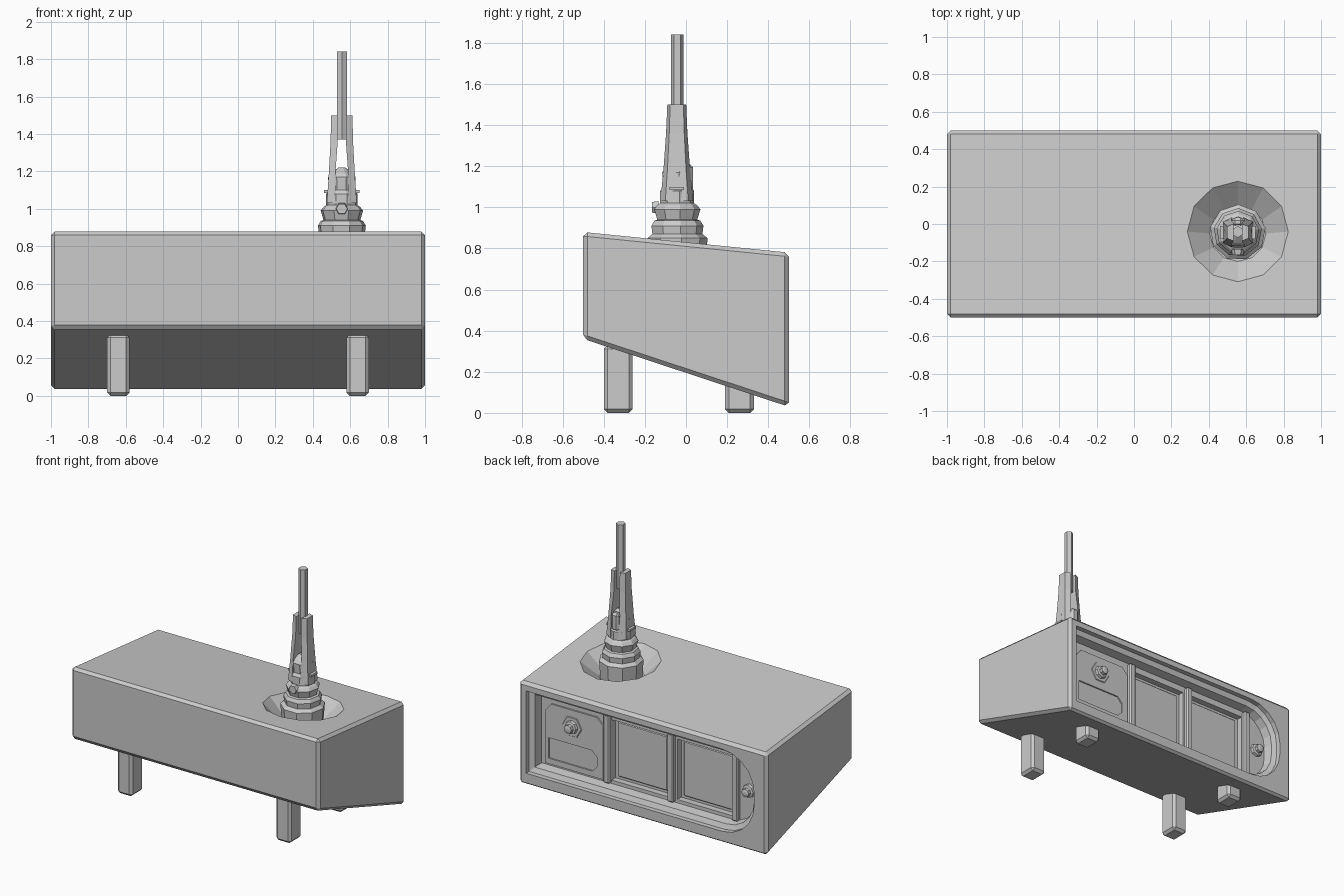
import bpy, bmesh
from math import sin, cos, pi, atan
from mathutils import Vector, Matrix

if "Cube" in bpy.data.objects:
    bpy.data.objects.remove(bpy.data.objects["Cube"])


def loft(name, loops):
    """Closed solid through equal-length loops of points."""
    bm = bmesh.new()
    rows = [[bm.verts.new(p) for p in lp] for lp in loops]
    n = len(rows[0])
    for a, b in zip(rows, rows[1:]):
        for i in range(n):
            j = (i + 1) % n
            bm.faces.new((a[i], a[j], b[j], b[i]))
    bm.faces.new(rows[0][::-1])
    bm.faces.new(rows[-1])
    bmesh.ops.recalc_face_normals(bm, faces=bm.faces)
    me = bpy.data.meshes.new(name)
    bm.to_mesh(me)
    bm.free()
    ob = bpy.data.objects.new(name, me)
    bpy.context.collection.objects.link(ob)
    return ob


def lathe(name, profile, origin, n, rot=None, turn=0.0):
    """Faceted turned part from (radius, height) pairs."""
    rot = rot or Matrix()
    o = Vector(origin)
    return loft(name, [[o + rot @ Vector((r * cos(turn + 2 * pi * i / n),
                                          r * sin(turn + 2 * pi * i / n), h))
                        for i in range(n)] for r, h in profile])


def box(name, x0, x1, y0, y1, z0, z1, bevel=0.0):
    ob = loft(name, [[(x0, y0, z), (x1, y0, z), (x1, y1, z), (x0, y1, z)] for z in (z0, z1)])
    if bevel:
        m = ob.modifiers.new("Bevel", 'BEVEL')
        m.width, m.segments = bevel, 1
        apply(ob, m)
    return ob


def apply(ob, mod):
    bpy.context.view_layer.objects.active = ob
    bpy.ops.object.modifier_apply(modifier=mod.name)


def cut(ob, cutter):
    m = ob.modifiers.new("Cut", 'BOOLEAN')
    m.operation, m.solver, m.object = 'DIFFERENCE', 'EXACT', cutter
    apply(ob, m)
    bpy.data.objects.remove(cutter)


def panel(name, pts, y0, y1):
    """Plate with an (x, z) outline, thick along y."""
    return loft(name, [[(x, y, z) for x, z in pts] for y in (y0, y1)])


# Housing: sloped side profile with chamfered edges
side = [(-0.5, 0.88), (-0.5, 0.36), (0.5, 0.03), (0.5, 0.78)]
body = loft("housing", [[(x, y, z) for y, z in side] for x in (-1, 1)])
bev = body.modifiers.new("Bevel", 'BEVEL')
bev.width, bev.segments = 0.02, 1
apply(body, bev)


# Stepped recess in the back, square at +x and rounded at -x
def recess(y, i):
    x0, x1, z0, z1 = -0.9 + i, 0.94 - i, 0.12 + i, 0.72 - i
    pts = [(x1, z0), (x1, z1)]
    r = 0.26 - i
    for cz, a0 in ((z1 - r, pi / 2), (z0 + r, pi)):
        pts += [(x0 + r + r * cos(a0 + k * pi / 10), cz + r * sin(a0 + k * pi / 10))
                for k in range(6)]
    return [(x, y, z) for x, z in pts]


cut(body, loft("recess_cutter", [recess(y, i) for y, i in
                                 ((0.6, 0), (0.465, 0), (0.45, 0.035), (0.385, 0.045))]))

# Two sunken windows and a shallow control slot
for x0, x1 in ((-0.12, 0.33), (-0.65, -0.2)):
    cut(body, box("window_cutter", x0, x1, 0.34, 0.42, 0.19, 0.63))

# Conical well in the top around the mast
tilt = Matrix.Rotation(-atan(0.1), 4, 'X')
cut(body, lathe("well_cutter", [(0.15, -0.11), (0.39, 0.11)], (0.555, -0.04, 0.834), 12, tilt))

# Window pillars and window panes
for x in (0.355, -0.16, -0.68):
    box("window_pillar", x - 0.025, x + 0.025, 0.37, 0.415, 0.17, 0.67, 0.008)
for x in (0.105, -0.425):
    box("window_pane", x - 0.2, x + 0.2, 0.33, 0.35, 0.21, 0.61, 0.006)

# Control plate with a chamfered slot cut in it
plate = panel("control_plate", [(0.39, 0.18), (0.86, 0.18), (0.86, 0.56), (0.81, 0.62),
                                (0.44, 0.62), (0.39, 0.57)], 0.37, 0.397)
cut(plate, panel("slot_cutter", [(0.48, 0.22), (0.83, 0.22), (0.83, 0.37), (0.48, 0.37),
                                 (0.44, 0.33), (0.44, 0.26)], 0.387, 0.45))

# Knobs on the back: turned parts pointing along +y
back = Matrix.Rotation(-pi / 2, 4, 'X')
knob = [(0.05, 0), (0.045, 0.025), (0.03, 0.03), (0.03, 0.055), (0.012, 0.06)]
lathe("control_knob_base", [(0.085, 0), (0.075, 0.012)], (0.64, 0.39, 0.5), 6, back)
lathe("control_knob", knob, (0.64, 0.397, 0.5), 8, back)
lathe("end_knob", knob, (-0.78, 0.38, 0.41), 8, back)

# Four legs
for x in (-0.64, 0.64):
    for name, y0, y1, top in (("front_leg", -0.4, -0.26, 0.33), ("back_leg", 0.19, 0.33, 0.17)):
        box(name, x - 0.06, x + 0.06, y0, y1, 0, top, 0.018)

# Mast socket, stacked collars
MX, MY = 0.555, -0.045
lathe("mast_socket", [(0.14, 0.71), (0.15, 0.85), (0.125, 0.87), (0.13, 0.91), (0.115, 0.935),
                      (0.1, 0.94), (0.115, 0.99), (0.1, 1.01), (0.085, 1.02), (0.085, 1.08),
                      (0.07, 1.1), (0.075, 1.17), (0.06, 1.19), (0.02, 1.22)],
      (MX, MY, 0), 9, turn=0.15)
for s in (-1, 1):
    # Small tabs on the socket
    a, b = sorted((MX + s * 0.04, MX + s * 0.095))
    box("socket_tab", a, b, MY - 0.035, MY + 0.035, 1.085, 1.1)
    # Prongs that clasp the mast: (inner, outer, half depth, height)
    loft("mast_prong", [[(MX + s * i, MY - d, z), (MX + s * o, MY - d * 0.7, z),
                         (MX + s * o, MY + d * 0.7, z), (MX + s * i, MY + d, z)]
                        for i, o, d, z in ((0.03, 0.08, 0.08, 1.03), (0.035, 0.07, 0.065, 1.18),
                                           (0.022, 0.06, 0.052, 1.36), (0.022, 0.057, 0.046, 1.5))])
box("socket_rear_clip", MX - 0.03, MX + 0.03, MY + 0.03, MY + 0.08, 1.08, 1.21, 0.015)
lathe("socket_button", [(0.035, 0.09), (0.03, 0.12)], (MX, MY, 1.0), 6,
      Matrix.Rotation(pi / 2, 4, 'X'))

# Mast rod
lathe("mast_rod", [(0.031, 1.37), (0.031, 1.84)], (MX, MY + 0.003, 0), 6, turn=pi / 6)
